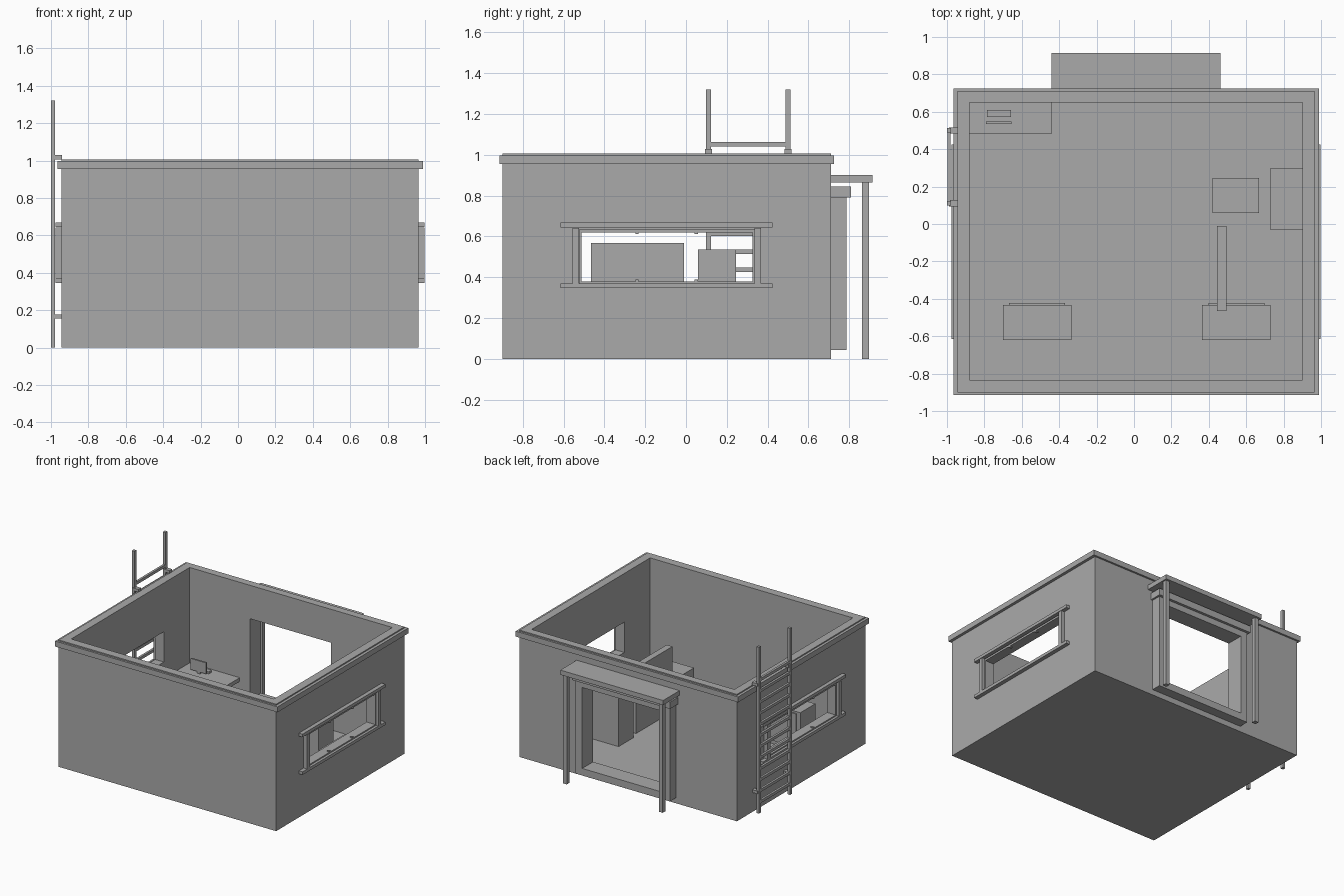
import bpy

cube = bpy.data.objects.get("Cube")
if cube:
    bpy.data.objects.remove(cube, do_unlink=True)

grey = bpy.data.materials.new("plain grey")
grey.use_nodes = True
grey.diffuse_color = (0.4, 0.4, 0.4, 1)
bsdf = next(n for n in grey.node_tree.nodes if n.type == 'BSDF_PRINCIPLED')
bsdf.inputs["Base Color"].default_value = grey.diffuse_color


def box(name, x, y, z):
    """Flat-sided block from (min, max) pairs along each axis."""
    bpy.ops.mesh.primitive_cube_add(size=1)
    ob = bpy.context.object
    ob.name = ob.data.name = name
    for v in ob.data.vertices:
        v.co = [r[0] if c < 0 else r[1] for c, r in zip(v.co, (x, y, z))]
    ob.data.materials.append(grey)
    return ob


def cut(ob, x, y, z):
    """Cut a box-shaped opening out of a block."""
    tool = box("cutter", x, y, z)
    tool.hide_render = True
    mod = ob.modifiers.new("opening", 'BOOLEAN')
    mod.operation, mod.object, mod.solver = 'DIFFERENCE', tool, 'EXACT'
    bpy.context.view_layer.objects.active = ob
    bpy.ops.object.modifier_apply(modifier=mod.name)
    bpy.data.objects.remove(tool, do_unlink=True)


ROOM_X, ROOM_Y = (-0.88, 0.90), (-0.835, 0.65)
WALL_X, WALL_Y = (-0.944, 0.965), (-0.90, 0.71)
DOOR_X, DOOR_Z = (-0.35, 0.36), (0.10, 0.742)
WIN_Y, WIN_Z = (-0.512, 0.327), (0.38, 0.62)
FLOOR = 0.05

# Open-topped room with a doorway at the back and a window on each side
shell = box("walls_and_floor", WALL_X, WALL_Y, (0, 1.007))
cut(shell, ROOM_X, ROOM_Y, (FLOOR, 1.2))
cut(shell, DOOR_X, (0.6, 0.8), DOOR_Z)
cut(shell, (-1.1, 1.1), WIN_Y, WIN_Z)

# Trim band around the top of the walls
trim = box("parapet_trim", (-0.965, 0.988), (-0.915, 0.725), (0.955, 0.998))
cut(trim, WALL_X, WALL_Y, (0.9, 1.1))

# Door surround, lintel, canopy and posts
frame = box("door_frame", (-0.41, 0.42), (0.71, 0.787), (0.044, 0.79))
cut(frame, DOOR_X, (0.6, 0.9), DOOR_Z)
box("door_lintel", (-0.425, 0.435), (0.71, 0.808), (0.79, 0.844))
box("canopy", (-0.44, 0.463), (0.71, 0.915), (0.865, 0.902))
for side, x in (("left", 0.435), ("right", -0.407)):
    box(side + "_canopy_post", (x - 0.017, x + 0.017), (0.864, 0.898), (0, 0.865))

# Window rails, posts, thin inner frame and clips on both sides
for side, x in (("left", (0.965, 0.997)), ("right", (-0.975, -0.944))):
    for part, z in (("head", 0.657), ("sill", 0.358)):
        box(f"{side}_window_{part}", x, (-0.615, 0.425), (z - 0.012, z + 0.012))
    for part, y in (("front", -0.54), ("back", 0.352)):
        box(f"{side}_window_{part}_post", x, (y - 0.016, y + 0.016), (0.37, 0.642))
    wall = x[0] if side == "left" else x[1]
    sash = box(side + "_window_sash", (wall - 0.012, wall + 0.012),
               (-0.522, 0.337), (0.37, 0.636))
    cut(sash, (-1.1, 1.1), WIN_Y, WIN_Z)
    for y in (-0.24, 0.05):
        for z in WIN_Z:
            box(side + "_window_clip", (wall - 0.012, wall + 0.012),
                (y - 0.008, y + 0.008), (z - 0.008, z + 0.008))

# Roof ladder with wall brackets
for y in (0.11, 0.5):
    box("ladder_stile", (-1.0, -0.978), (y - 0.012, y + 0.012), (0, 1.32))
    for z in (0.166, 1.018):
        box("ladder_bracket", (-0.99, -0.94), (y - 0.017, y + 0.017),
            (z - 0.011, z + 0.011))
for i in range(12):
    z = 0.085 + 0.088 * i
    box("ladder_rung", (-0.998, -0.98), (0.11, 0.5), (z - 0.011, z + 0.011))

# Corner desk with screen and keyboard
box("corner_desk_top", (-0.88, -0.44), (0.482, 0.65), (0.22, 0.25))
for x in (-0.87, -0.47):
    box("corner_desk_leg", (x, x + 0.02), (0.49, 0.51), (FLOOR, 0.22))
box("screen", (-0.79, -0.655), (0.535, 0.549), (0.265, 0.353))
box("screen_stand", (-0.735, -0.71), (0.537, 0.547), (0.25, 0.265))
box("keyboard", (-0.785, -0.658), (0.573, 0.61), (0.25, 0.268))

# Cabinets, bench and partition
for side, x in (("left", 0.547), ("right", -0.518)):
    box(side + "_cabinet", (x - 0.183, x + 0.183), (-0.62, -0.432), (FLOOR, 0.36))
    box(side + "_cabinet_door", (x - 0.15, x + 0.15), (-0.432, -0.423), (0.08, 0.345))
box("tall_cabinet", (0.42, 0.668), (0.058, 0.245), (FLOOR, 0.536))
box("wall_bench", (0.73, 0.90), (-0.032, 0.30), (FLOOR, 0.25))
box("partition", (0.445, 0.495), (-0.465, -0.01), (FLOOR, 0.567))
